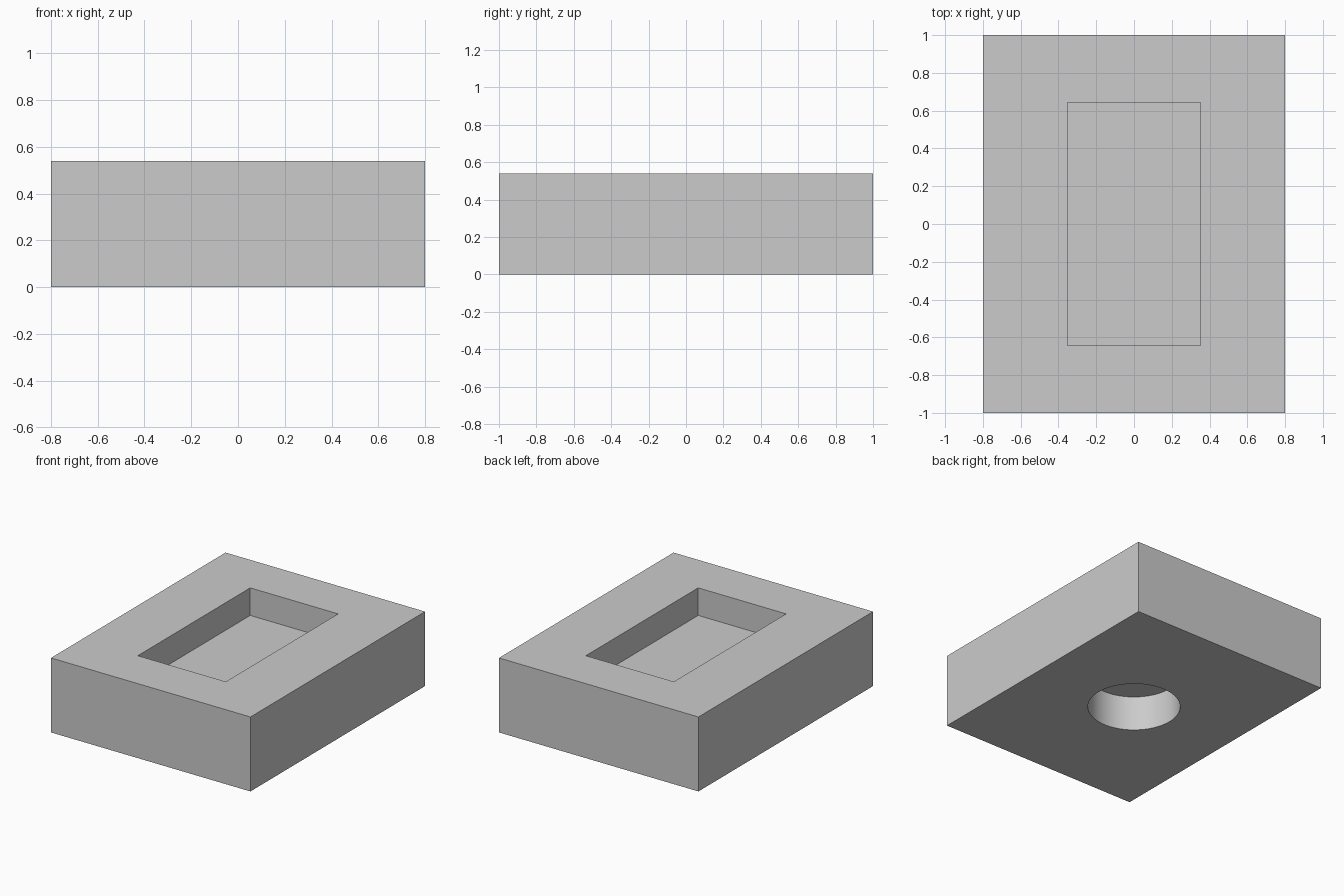
import bpy

default = bpy.data.objects.get("Cube")
if default:
    bpy.data.objects.remove(default, do_unlink=True)

WIDTH, LENGTH, HEIGHT = 1.6, 2.0, 0.54
POCKET_X, POCKET_Y, POCKET_DEPTH = 0.705, 1.287, 0.2
HOLE_RADIUS, HOLE_DEPTH = 0.31, 0.255
OVERLAP = 0.1  # how far the cutters stick out of the block

grey = bpy.data.materials.new("plain grey")
grey.use_nodes = True
colour = (0.6, 0.6, 0.6, 1)
grey.diffuse_color = colour
grey.node_tree.nodes["Principled BSDF"].inputs["Base Color"].default_value = colour


def finish(name):
    obj = bpy.context.object
    obj.name = name
    obj.data.materials.append(grey)
    return obj


def box(name, x, y, bottom, top):
    bpy.ops.mesh.primitive_cube_add(size=1, location=(0, 0, (bottom + top) / 2))
    obj = finish(name)
    obj.scale = (x, y, top - bottom)
    bpy.ops.object.transform_apply(location=True, rotation=False, scale=True)
    return obj


def cut(target, cutter):
    cutter.hide_render = True
    mod = target.modifiers.new(cutter.name, "BOOLEAN")
    mod.operation = "DIFFERENCE"
    mod.solver = "EXACT"
    mod.object = cutter
    bpy.ops.object.select_all(action="DESELECT")
    target.select_set(True)
    bpy.context.view_layer.objects.active = target
    bpy.ops.object.modifier_apply(modifier=mod.name)
    bpy.data.objects.remove(cutter, do_unlink=True)


# Solid block
block = box("block", WIDTH, LENGTH, 0, HEIGHT)

# Rectangular pocket in the top
cut(block, box("pocket_cutter", POCKET_X, POCKET_Y, HEIGHT - POCKET_DEPTH, HEIGHT + OVERLAP))

# Round blind hole in the underside
bpy.ops.mesh.primitive_cylinder_add(
    vertices=64, radius=HOLE_RADIUS, depth=HOLE_DEPTH + OVERLAP,
    location=(0, 0, (HOLE_DEPTH - OVERLAP) / 2))
cut(block, finish("hole_cutter"))

# Smooth hole wall, crisp edges
bpy.ops.object.shade_smooth_by_angle()
